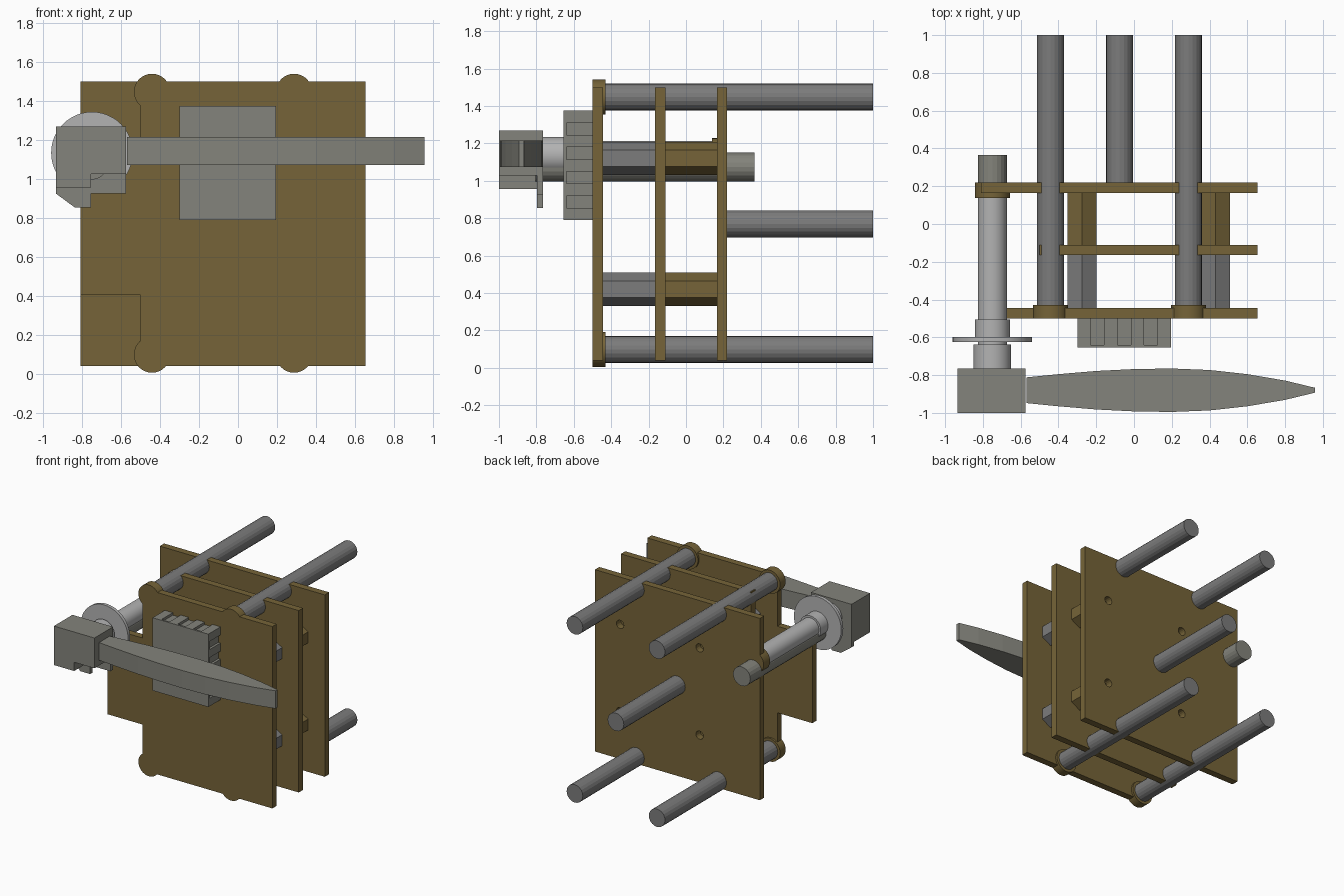
import bpy, bmesh, math

if "Cube" in bpy.data.objects:
    bpy.data.objects.remove(bpy.data.objects["Cube"])


def material(name, color):
    m = bpy.data.materials.new(name)
    m.diffuse_color = (*color, 1)
    m.use_nodes = True
    m.node_tree.nodes["Principled BSDF"].inputs["Base Color"].default_value = m.diffuse_color
    return m


BROWN = material("brown", (0.18, 0.127, 0.04))
GREY = material("warm_grey", (0.23, 0.23, 0.2))
STEEL = material("steel", (0.2, 0.2, 0.2))
LIGHT = material("light_metal", (0.45, 0.45, 0.45))


def extrude(name, points, axis, a, b, mat):
    """Extrude an outline: axis 'y' takes (x, z) points, axis 'z' takes (x, y)."""
    bm = bmesh.new()

    def place(p, t):
        return (p[0], t, p[1]) if axis == 'y' else (p[0], p[1], t)
    lo = [bm.verts.new(place(p, a)) for p in points]
    hi = [bm.verts.new(place(p, b)) for p in points]
    bm.faces.new(lo)
    bm.faces.new(hi)
    n = len(points)
    for i in range(n):
        j = (i + 1) % n
        bm.faces.new((lo[i], lo[j], hi[j], hi[i]))
    bmesh.ops.recalc_face_normals(bm, faces=bm.faces)
    mesh = bpy.data.meshes.new(name)
    bm.to_mesh(mesh)
    bm.free()
    mesh.materials.append(mat)
    ob = bpy.data.objects.new(name, mesh)
    bpy.context.collection.objects.link(ob)
    return ob


def box(name, x0, x1, y0, y1, z0, z1, mat):
    return extrude(name, [(x0, z0), (x1, z0), (x1, z1), (x0, z1)], 'y', y0, y1, mat)


def rod(name, x, z, r, y0, y1, mat, sides=20):
    # first corner points straight up, so hexagons stand on a corner
    pts = [(x + r * math.sin(2 * math.pi * i / sides),
            z + r * math.cos(2 * math.pi * i / sides)) for i in range(sides)]
    ob = extrude(name, pts, 'y', y0, y1, mat)
    if sides > 24:
        bpy.context.view_layer.objects.active = ob
        bpy.ops.object.select_all(action='DESELECT')
        ob.select_set(True)
        bpy.ops.object.shade_smooth_by_angle()
    return ob


# three plates
extrude("front_plate", [(-0.5, 0.04), (0.655, 0.04), (0.655, 1.5), (-0.5, 1.5),
                        (-0.5, 1.1), (-0.81, 1.1), (-0.81, 0.405), (-0.5, 0.405)],
        'y', -0.5, -0.445, BROWN)
box("middle_plate", -0.5, 0.655, -0.165, -0.11, 0.04, 1.5, BROWN)
back_plate = box("back_plate", -0.81, 0.655, 0.165, 0.22, 0.04, 1.5, BROWN)

# corner rods with round sockets in the front plate
for x in (-0.442, 0.288):
    for z in (0.098, 1.448):
        rod("corner_rod", x, z, 0.072, -0.44, 1.0, STEEL)
        rod("rod_socket", x, z, 0.093, -0.5, -0.43, BROWN, 32)
rod("centre_rod", -0.076, 0.77, 0.072, 0.2, 1.0, STEEL)

# hexagonal spacers, with screw holes through the back plate
for x in (-0.275, 0.431):
    for z in (0.42, 1.12):
        rod("front_spacer", x, z, 0.0885, -0.45, -0.16, STEEL, 6)
        rod("rear_spacer", x, z, 0.0885, -0.115, 0.165, BROWN, 6)
        cutter = rod("hole_cutter", x, z, 0.033, 0.15, 0.25, BROWN, 16)
        cutter.hide_render = True
        cutter.hide_set(True)
        cut = back_plate.modifiers.new("screw_hole", 'BOOLEAN')
        cut.operation = 'DIFFERENCE'
        cut.solver = 'EXACT'
        cut.object = cutter

# shaft with offset sleeve, collars and disc
SX, SZ = -0.75, 1.135
rod("drive_shaft", SX, 1.074, 0.077, -0.805, 0.365, GREY)
rod("sleeve", SX, SZ, 0.077, -0.66, 0.15, LIGHT, 32)
rod("shaft_boss", SX, SZ, 0.093, 0.138, 0.22, BROWN, 32)
rod("rear_collar", SX, SZ, 0.093, -0.598, -0.505, LIGHT, 32)
rod("disc", SX, SZ, 0.21, -0.624, -0.598, LIGHT, 48)
rod("front_collar", SX, SZ, 0.1, -0.767, -0.637, LIGHT, 32)

# stepped hub at the end of the shaft
extrude("hub_block", [(-0.935, 0.957), (-0.755, 0.957), (-0.755, 1.027),
                      (-0.575, 1.027), (-0.575, 1.27), (-0.935, 1.27)],
        'y', -1.0, -0.797, GREY)
extrude("hub_back", [(-0.935, 0.925), (-0.84, 0.855), (-0.755, 0.855), (-0.755, 0.925),
                     (-0.575, 0.925), (-0.575, 1.27), (-0.935, 1.27)],
        'y', -0.797, -0.765, GREY)

# tapered blade: half widths along its length, mirrored about its middle
widths = [(-0.57, 0.068), (-0.4, 0.085), (-0.2, 0.102), (0.0, 0.112), (0.2, 0.115),
          (0.4, 0.107), (0.6, 0.085), (0.8, 0.051), (0.958, 0.013)]
blade = [(x, -0.88 - w) for x, w in widths] + [(x, -0.88 + w) for x, w in reversed(widths)]
extrude("blade", blade, 'z', 1.073, 1.215, GREY)

# ribbed block on the front plate: thin face, inset core, ribs all round
X0, X1, Z0, Z1, D = -0.3, 0.195, 0.79, 1.375, 0.02
box("ribbed_block_face", X0, X1, -0.655, -0.64, Z0, Z1, GREY)
box("ribbed_block_core", X0 + D, X1 - D, -0.64, -0.5, Z0 + D, Z1 - D, GREY)
sx, sz = (X1 - X0) / 7, (Z1 - Z0) / 9
for i in range(0, 7, 2):
    for z in (Z0, Z1 - D):
        box("rib", X0 + i * sx, X0 + (i + 1) * sx, -0.64, -0.5, z, z + D, GREY)
for i in range(0, 9, 2):
    for x in (X0, X1 - D):
        box("side_rib", x, x + D, -0.64, -0.5, Z0 + i * sz, Z0 + (i + 1) * sz, GREY)
